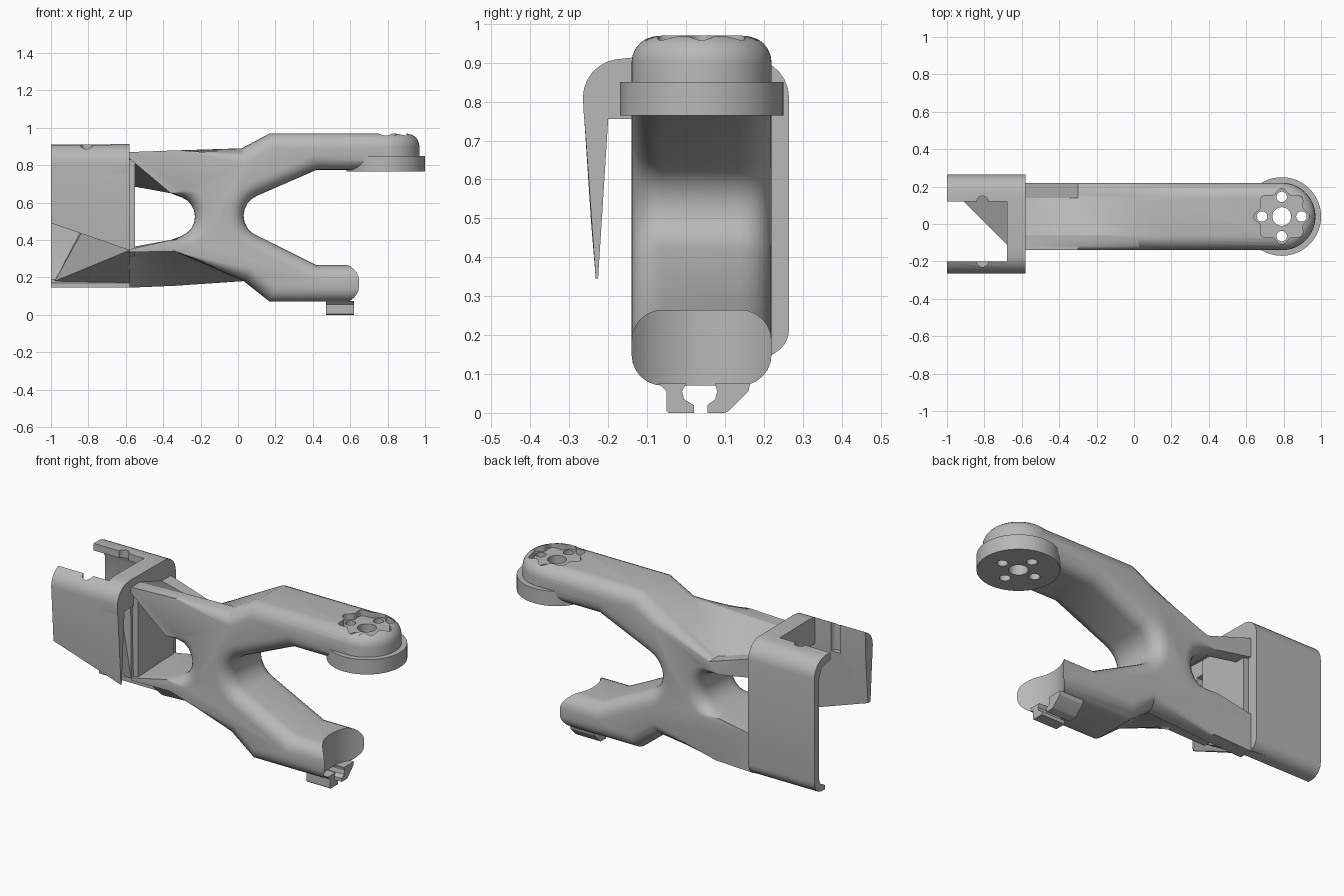
import bpy, bmesh
from math import cos, sin, pi, radians
from mathutils import Matrix, Vector

cube = bpy.data.objects.get("Cube")
if cube:
    bpy.data.objects.remove(cube, do_unlink=True)

grey = bpy.data.materials.new("plain grey")
grey.use_nodes = True
grey.diffuse_color = (0.48, 0.48, 0.48, 1)
grey.node_tree.nodes["Principled BSDF"].inputs["Base Color"].default_value = grey.diffuse_color


def finish(name, bm):
    bmesh.ops.recalc_face_normals(bm, faces=bm.faces[:])
    me = bpy.data.meshes.new(name)
    bm.to_mesh(me)
    bm.free()
    me.materials.append(grey)
    ob = bpy.data.objects.new(name, me)
    bpy.context.collection.objects.link(ob)
    return ob


def loft(name, rings):
    """Solid through matching outlines of 3D points."""
    bm = bmesh.new()
    rows = [[bm.verts.new(p) for p in ring] for ring in rings]
    bm.faces.new(rows[0])
    bm.faces.new(rows[-1][::-1])
    n = len(rows[0])
    for a, b in zip(rows, rows[1:]):
        for i in range(n):
            j = (i + 1) % n
            bm.faces.new((a[j], a[i], b[i], b[j]))
    return finish(name, bm)


def along_x(name, outline, x0, x1, outline2=None):
    return loft(name, [[(x0, *p) for p in outline], [(x1, *p) for p in outline2 or outline]])


def disc(name, x, y, r, z0, z1, bevel=0, sides=64):
    bm = bmesh.new()
    bmesh.ops.create_cone(bm, cap_ends=True, segments=sides, radius1=r, radius2=r,
                          depth=z1 - z0, matrix=Matrix.Translation((x, y, (z0 + z1) / 2)))
    if bevel:
        rim = [e for e in bm.edges if all(v.co.z > z1 - 0.001 for v in e.verts)]
        bmesh.ops.bevel(bm, geom=rim, offset=bevel, segments=6, profile=0.5, affect='EDGES')
    return finish(name, bm)


def combine(ob, others, operation):
    """Apply booleans, leaving the other objects in place."""
    for other in others:
        mod = ob.modifiers.new("combine", 'BOOLEAN')
        mod.operation, mod.object, mod.solver = operation, other, 'EXACT'
    graph = bpy.context.evaluated_depsgraph_get()
    me = bpy.data.meshes.new_from_object(ob.evaluated_get(graph))
    ob.modifiers.clear()
    ob.data = me


def discard(objects):
    for ob in objects:
        bpy.data.objects.remove(ob, do_unlink=True)


def arc(cx, cz, r, a0, a1, steps=8):
    angles = [radians(a0 + (a1 - a0) * k / steps) for k in range(steps + 1)]
    return [(cx + r * cos(a), cz + r * sin(a)) for a in angles]


def shrink(outline, amount):
    """Clockwise outline moved inward, fading out towards the bracket struts."""
    pts = [Vector(p) for p in outline]
    moved = []
    for i, p in enumerate(pts):
        d0 = (p - pts[i - 1]).normalized()
        d1 = (pts[(i + 1) % len(pts)] - p).normalized()
        n0, n1 = Vector((d0.y, -d0.x)), Vector((d1.y, -d1.x))
        fade = 0 if i < 2 else min(1, max(0, (p.x + 0.34) / 0.08))
        moved.append(p + (n0 + n1) / max(0.3, 1 + n0.dot(n1)) * amount * fade)
    return moved


FRONT, BACK, ROUND = -0.14, 0.22, 0.08
AX, AY = 0.79, 0.04      # axis of the round mount

# Forked body: shared outline, with a few heights differing front to back
right_side = ([(0.02, 0.89), (0.17, 0.97), (0.85, 0.97), (0.85, 0.775), (0.42, 0.775)] +
              arc(0.145, 0.53, 0.115, 112, 248) +
              [(0.42, 0.265), (0.75, 0.265), (0.75, 0.07), (0.17, 0.07), (0.03, 0.18)])
waist = [(-0.36, 0.40)] + arc(-0.34, 0.525, 0.11, -70, 70) + [(-0.36, 0.65)]
front = ([(-0.58, 0.87), (-0.30, 0.88)] + right_side +
         [(-0.34, 0.34), (-0.58, 0.335), (-0.58, 0.35)] + waist + [(-0.58, 0.835)])
back = ([(-0.58, 0.80), (-0.30, 0.71)] + right_side +
        [(-0.34, 0.155), (-0.58, 0.145), (-0.58, 0.36)] + waist + [(-0.58, 0.69)])
turns = [k * pi / 12 for k in range(7)]
rings = [[(x, FRONT + ROUND * (1 - cos(t)), z) for x, z in shrink(front, ROUND * (1 - sin(t)))]
         for t in turns]
rings += [[(x, BACK - ROUND * (1 - cos(t)), z) for x, z in shrink(back, ROUND * (1 - sin(t)))]
          for t in reversed(turns)]
body = loft("forked_body", rings)

# Rounded end of the upper arm
cap = disc("arm_end", AX, AY, 0.18, 0.775, 0.97, 0.07)
combine(body, [cap], 'UNION')
mount = disc("mount_disc", AX, AY, 0.21, 0.765, 0.85)

# Screw holes, scalloped pocket and the scoop in the lower arm
holes = [disc("hole", AX, AY, 0.05, 0.7, 1.1, sides=32)]
for k in range(4):
    a = k * pi / 2
    holes.append(disc("hole", AX + 0.105 * cos(a), AY + 0.105 * sin(a), 0.028, 0.7, 1.1, sides=20))
ring = []
for k in range(96):
    a = k * pi / 48
    r = 0.135 + 0.014 * cos(8 * a)
    ring.append((AX + r * cos(a), AY + r * sin(a)))
pocket = loft("pocket", [[(*p, 0.935) for p in ring], [(*p, 1.1) for p in ring]])
scoop = disc("scoop", AX, AY, 0.23, -0.1, 0.5)
combine(body, holes + [pocket, scoop], 'DIFFERENCE')
combine(mount, holes, 'DIFFERENCE')
discard(holes + [pocket, scoop, cap])

# Cable hooks under the lower arm
hook_front = [(-0.05, 0.005), (-0.045, 0), (0.02, 0), (0.02, 0.02), (-0.005, 0.035),
              (-0.01, 0.055), (0.0, 0.075), (-0.07, 0.075), (-0.05, 0.055)]
hook_back = [(0.055, 0), (0.1, 0), (0.11, 0.005), (0.16, 0.055), (0.165, 0.075),
             (0.075, 0.075), (0.08, 0.055), (0.075, 0.035), (0.055, 0.02)]
hooks = [along_x("front_hook", hook_front, 0.47, 0.62),
         along_x("back_hook", hook_back, 0.47, 0.62)]

# Clamp bracket: web, front plate and back plate
front_curve = [(-0.14, 0.913)] + arc(-0.165, 0.81, 0.1, 100, 180, 6)
back_curve = [(0.12, 0.91)] + arc(0.165, 0.81, 0.1, 85, 0, 6) + arc(0.195, 0.215, 0.07, 0, -80, 5)
web = along_x("bracket_web", front_curve[::-1] + back_curve +
              [(0.2, 0.16), (0.2, 0.755), (-0.262, 0.755)], -0.68, -0.58)
wall = along_x("inner_wall", [(-0.12, 0.35), (0.2, 0.2), (0.2, 0.75), (-0.12, 0.83)],
               -0.585, -0.55)

top = [(-0.2, 0.904)] + front_curve[3:]
plate_front = along_x("bracket_front_plate",
                      top + [(-0.244, 0.49), (-0.222, 0.49), (-0.2, 0.755)], -1, -0.58,
                      top + [(-0.232, 0.345), (-0.226, 0.345), (-0.2, 0.755)])
plate_back = along_x("bracket_back_plate", back_curve +
                     [(0.17, 0.145), (0.17, 0.17), (0.21, 0.19), (0.225, 0.23), (0.225, 0.79),
                      (0.2, 0.85), (0.12, 0.87)], -1, -0.58)

# Semicircular notches in the plates' top lips
notches = [disc("notch", -0.81, y, 0.03, 0.74, 1.0, sides=24) for y in (-0.2, 0.12)]
for plate in (plate_front, plate_back):
    combine(plate, notches, 'DIFFERENCE')
discard(notches)

# Tapered gusset from the lower strut to the back plate
bm = bmesh.new()
for p in [(-0.66, -0.13, 0.76), (-0.59, -0.13, 0.76), (-0.58, -0.14, 0.345),
          (-0.98, 0.19, 0.18), (-0.98, 0.23, 0.16), (-0.66, 0.22, 0.8), (-0.58, 0.22, 0.7),
          (-0.58, 0.22, 0.148)]:
    bm.verts.new(p)
bmesh.ops.convex_hull(bm, input=bm.verts[:])
gusset = finish("bracket_gusset", bm)

# Smooth curved surfaces, keep real edges sharp
for ob in [body, mount, web, plate_front, plate_back] + hooks:
    ob.data.shade_smooth()
    ob.data.set_sharp_from_angle(angle=radians(28))
